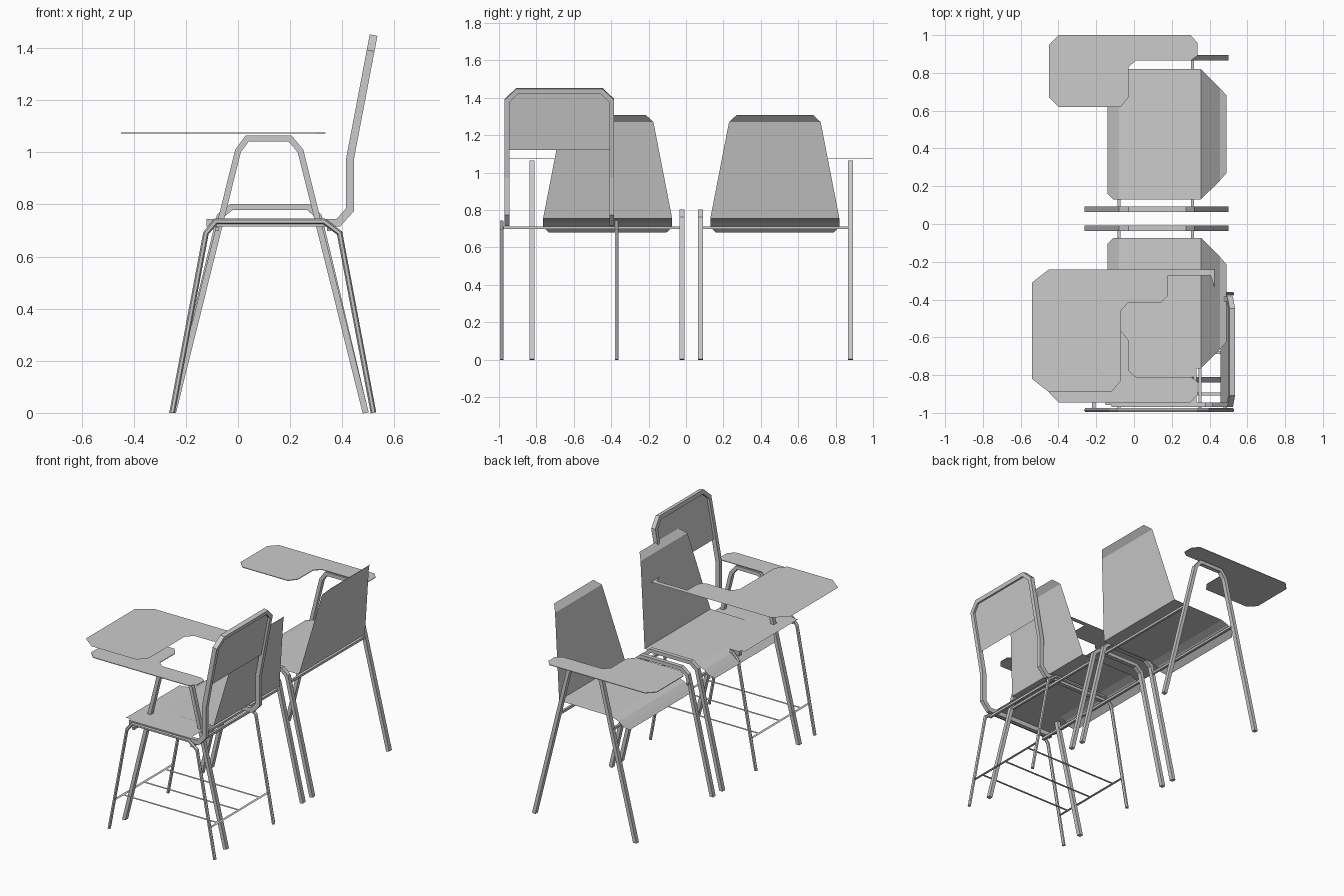
import bpy, bmesh
from mathutils import Vector

if "Cube" in bpy.data.objects:
    bpy.data.objects.remove(bpy.data.objects["Cube"])

grey = bpy.data.materials.new("plain_grey")
grey.use_nodes = True
grey.diffuse_color = (0.6, 0.6, 0.6, 1)
grey.node_tree.nodes["Principled BSDF"].inputs["Base Color"].default_value = (0.6, 0.6, 0.6, 1)


def finish(name, bm):
    """Turn a bmesh into a named grey object."""
    mesh = bpy.data.meshes.new(name)
    bm.to_mesh(mesh)
    bm.free()
    mesh.materials.append(grey)
    obj = bpy.data.objects.new(name, mesh)
    bpy.context.collection.objects.link(obj)
    return obj


def tube(name, path, section, u, v):
    """Sweep a section (given on axes u, v) along a path with mitred corners."""
    bm = bmesh.new()
    pts = [Vector(p) for p in path]
    u, v = Vector(u), Vector(v)
    ring = [pts[0] + u * a + v * b for a, b in section]
    rings = [[bm.verts.new(p) for p in ring]]
    for i in range(1, len(pts)):
        d = (pts[i] - pts[i - 1]).normalized()
        n = d
        if i + 1 < len(pts):
            n = (d + (pts[i + 1] - pts[i]).normalized()).normalized()
        ring = [p + d * ((pts[i] - p).dot(n) / d.dot(n)) for p in ring]
        rings.append([bm.verts.new(p) for p in ring])
    k = len(section)
    for a, b in zip(rings, rings[1:]):
        for j in range(k):
            bm.faces.new((a[j], a[(j + 1) % k], b[(j + 1) % k], b[j]))
    bm.faces.new(rings[0])
    bm.faces.new(rings[-1])
    bmesh.ops.recalc_face_normals(bm, faces=bm.faces)
    return finish(name, bm)


def box_section(w, h):
    return [(-w / 2, -h / 2), (w / 2, -h / 2), (w / 2, h / 2), (-w / 2, h / 2)]


def hex_section(r):
    return [(r, 0), (r / 2, r * .87), (-r / 2, r * .87), (-r, 0), (-r / 2, -r * .87), (r / 2, -r * .87)]


def plate(name, points, thickness=0):
    """Flat outline, optionally given thickness."""
    bm = bmesh.new()
    face = bm.faces.new([bm.verts.new(p) for p in points])
    if thickness:
        ext = bmesh.ops.extrude_face_region(bm, geom=[face])
        moved = [g for g in ext["geom"] if isinstance(g, bmesh.types.BMVert)]
        bmesh.ops.translate(bm, verts=moved, vec=(0, 0, thickness))
        bmesh.ops.recalc_face_normals(bm, faces=bm.faces)
    return finish(name, bm)


def leg_frame(name, y, profile, section):
    return tube(name, [(x, y, z) for x, z in profile], section, (1, 0, 0), (0, 1, 0))


def crossbar(name, x, y0, y1, z):
    return tube(name, [(x, y0, z), (x, y1, z)], box_section(.015, .015), (1, 0, 0), (0, 0, 1))


LOW = [(-.25, 0), (-.07, .755), (-.025, .79), (.27, .79), (.31, .755), (.49, 0)]
HIGH = [(-.25, 0), (.0, 1.005), (.035, 1.053), (.2, 1.053), (.24, 1.005), (.49, 0)]
SHELL = [(-.14, .68, .315), (-.11, .708, .345), (-.08, .733, .345), (-.03, .75, .345),
         (.355, .755, .345), (.455, 1.27, .245), (.49, 1.307, .205)]
TABLET = [(-.45, .95), (-.4, 1), (.3, 1), (.335, .96), (.335, .89), (.3, .865), (.01, .865),
          (-.03, .83), (-.03, .67), (-.07, .62), (-.4, .62), (-.45, .67)]


def shell_chair(label, place):
    """Bent-sheet chair with a low frame, a high frame and a writing tablet."""
    leg_frame(label + "_low_leg_frame", place(.078), LOW, box_section(.024, .028))
    leg_frame(label + "_high_leg_frame", place(.88), HIGH, box_section(.024, .028))
    for side, x in (("front", -.08), ("back", .31)):
        crossbar(f"{label}_{side}_crossbar", x, place(.078), place(.88), .705)
    # seat and backrest, one sheet
    bm = bmesh.new()
    rows = [[bm.verts.new((x, place(.475 + s * h), z)) for s in (-1, 1)] for x, z, h in SHELL]
    for a, b in zip(rows, rows[1:]):
        bm.faces.new((a[0], b[0], b[1], a[1]))
    bmesh.ops.recalc_face_normals(bm, faces=bm.faces)
    finish(label + "_seat_and_back", bm)
    plate(label + "_tablet", [(x, place(y), 1.072) for x, y in TABLET], .004)


shell_chair("left_chair", lambda y: y)
shell_chair("middle_chair", lambda y: .056 - y)

# Framed chair: round legs
FRAMED = [(-.253, 0), (-.123, .69), (-.085, .735), (.33, .735), (.39, .69), (.52, 0)]
Y0, Y1 = -.985, -.37
for side, y in (("outer", Y0), ("inner", Y1)):
    leg_frame(f"framed_chair_{side}_leg_frame", y, FRAMED, hex_section(.011))
for side, x in (("front", -.08), ("back", .35)):
    crossbar(f"framed_chair_{side}_crossbar", x, Y0, Y1, .705)

# Framed chair: seat rails rising into one loop around the backrest
side_path = [(-.12, .73), (.385, .73), (.43, .78), (.43, .975), (.508, 1.385)]
top_path = [(.518, 1.437)]
ya, yb = -.957, -.397
loop = [(x, ya, z) for x, z in side_path] + [(x, ya + .055, z) for x, z in top_path]
loop += [(x, yb - .055, z) for x, z in top_path] + [(x, yb, z) for x, z in reversed(side_path)]
tube("framed_chair_back_frame", loop, box_section(.026, .03), (0, 1, 0), (0, 0, 1))
plate("framed_chair_back_panel", [(.458, ya, 1.12), (.508, ya, 1.385), (.518, ya + .055, 1.437),
      (.518, yb - .055, 1.437), (.508, yb, 1.385), (.458, yb, 1.12)])
plate("framed_chair_seat", [(-.15, ya, .748), (.33, ya, .748), (.33, yb, .748), (-.15, yb, .748)])

# Framed chair: large writing tablet with a narrow arm
plate("framed_chair_tablet", [(x, y, 1.115) for x, y in [
    (-.54, -.31), (-.45, -.24), (.425, -.24), (.425, -.33), (.405, -.272), (.18, -.272), (.18, -.38),
    (.145, -.415), (-.03, -.415), (-.07, -.46), (-.07, -.83), (-.12, -.89), (-.45, -.89), (-.54, -.82)]])


def strip(name, x0, x1, y0, y1):
    plate(name, [(x0, y0, .2), (x1, y0, .2), (x1, y1, .2), (x0, y1, .2)])


# Framed chair: book rack of flat strips
for side, x in (("front", -.213), ("back", .483)):
    strip(f"rack_{side}_strip", x - .009, x + .009, Y0, Y1)
for i, y in enumerate((-.9, -.68, -.46)):
    strip(f"rack_long_strip_{i + 1}", -.213, .483, y - .008, y + .008)
